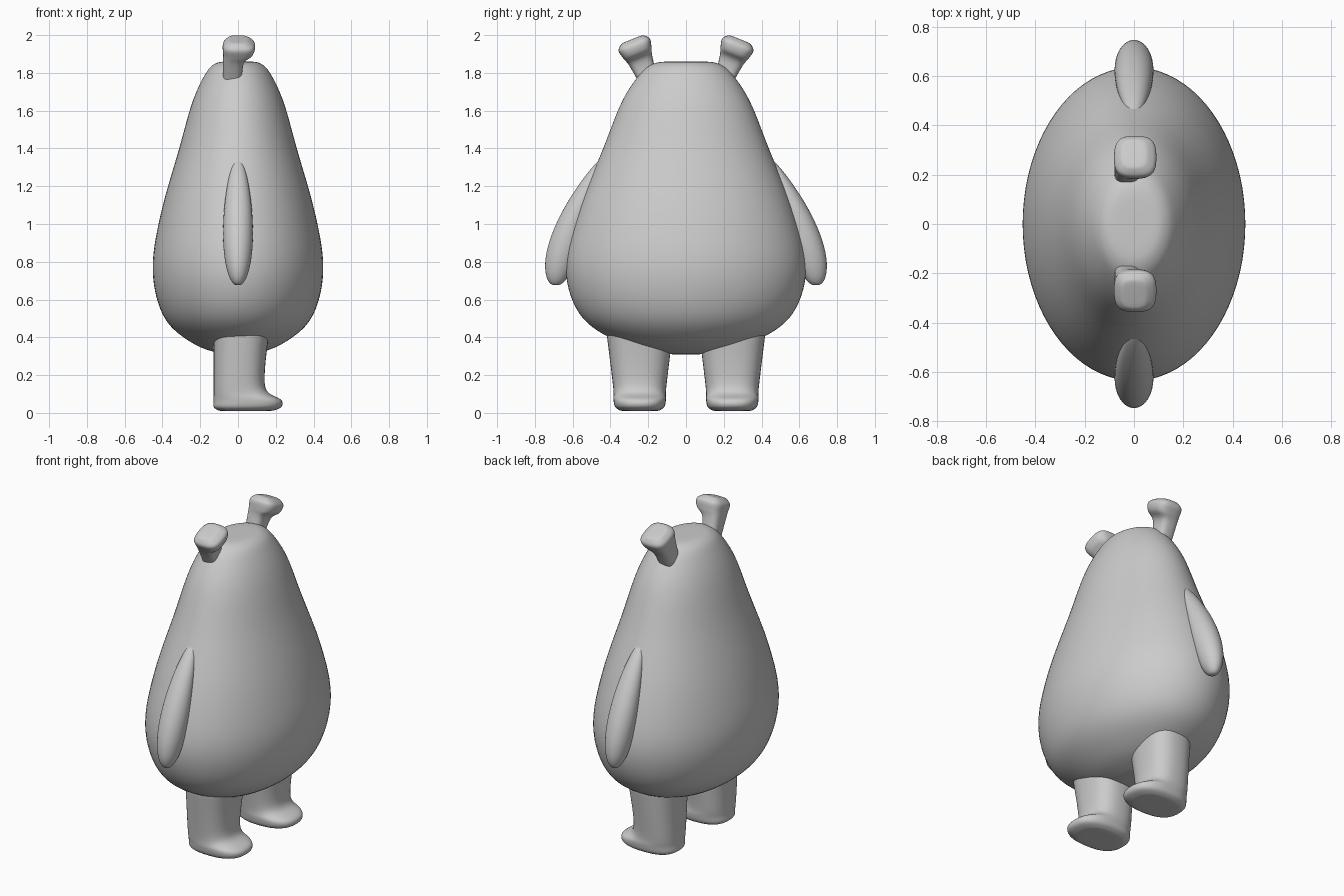
import bpy, bmesh
from math import sin, cos, pi, copysign, radians
from mathutils import Matrix, Vector

if "Cube" in bpy.data.objects:
    bpy.data.objects.remove(bpy.data.objects["Cube"])

gray = bpy.data.materials.new("plain gray")
gray.use_nodes = True
color = (0.6, 0.6, 0.6, 1)
gray.diffuse_color = color
gray.node_tree.nodes["Principled BSDF"].inputs["Base Color"].default_value = color


def smooth_rows(rows, steps=4):
    """Insert rows so that the outline runs smoothly through the given ones."""
    points = [Vector(row) for row in rows]
    points = [points[0], *points, points[-1]]
    result = []
    for before, start, end, after in zip(points, points[1:], points[2:], points[3:]):
        for step in range(steps):
            t = step / steps
            leave, arrive = (end - before) / 2, (after - start) / 2
            bend = (start - end) * 2 + leave + arrive
            lift = (end - start) * 3 - leave * 2 - arrive
            result.append(start + t * (leave + t * (lift + t * bend)))
    result.append(points[-1])
    return result


def rounded(value, power):
    return copysign(abs(value) ** (2 / power), value)


def loft(name, rows, segments, power=2, matrix=Matrix(), mirrored=False):
    """Skin rounded rings, each given as height, back, front, centre and half width."""
    bm = bmesh.new()
    rings = []
    for height, back, front, centre, half in rows:
        ring = []
        for i in range(segments):
            angle = 2 * pi * i / segments
            along = rounded(cos(angle), power)
            x = (back + front + along * (front - back)) / 2
            y = centre + half * rounded(sin(angle), power)
            ring.append(bm.verts.new((x, y, height)))
        rings.append(ring)
    for low, high in zip(rings, rings[1:]):
        for i in range(segments):
            bm.faces.new((low[i - 1], low[i], high[i], high[i - 1]))
    # close both ends with a fan
    bmesh.ops.poke(bm, faces=[bm.faces.new(rings[0]), bm.faces.new(rings[-1])])
    bm.transform(matrix)
    if mirrored:
        bm.transform(Matrix.Scale(-1, 4, Vector((0, 1, 0))))
    bmesh.ops.recalc_face_normals(bm, faces=bm.faces)
    for face in bm.faces:
        face.smooth = True
    mesh = bpy.data.meshes.new(name)
    bm.to_mesh(mesh)
    bm.free()
    mesh.materials.append(gray)
    obj = bpy.data.objects.new(name, mesh)
    bpy.context.collection.objects.link(obj)
    subdivision = obj.modifiers.new("smooth", "SUBSURF")
    subdivision.levels = subdivision.render_levels = 1


# pear-shaped body: height and half width, with a narrower depth
outline = [(0.31, 0.1), (0.36, 0.32), (0.5, 0.55), (0.75, 0.64), (1.05, 0.58),
           (1.4, 0.44), (1.65, 0.34), (1.8, 0.24), (1.85, 0.17), (1.86, 0.1)]
loft("body", smooth_rows([(z, -0.71 * half, 0.71 * half, 0, half)
                          for z, half in outline]), 40)

# leg: a flared column with a short toe, as height, front and half width
heel = -0.13
leg = [(z, heel, front, 0.245, half) for z, front, half in
       [(0.03, 0.23, 0.13), (0.07, 0.23, 0.14), (0.12, 0.15, 0.14),
        (0.25, 0.145, 0.155), (0.45, 0.17, 0.18)]]
sole = (0.01, heel + 0.03, 0.18, 0.245, 0.1)

# arm: a thin drooping paddle, fuller toward its lower end
arm = []
for i in range(1, 16):
    c, s = cos(pi * i / 16), sin(pi * i / 16)
    depth = s * (0.079 - 0.015 * c)
    arm.append((1.01 + 0.34 * c, -depth, depth,
                0.6 - 0.125 * c - 0.035 * c * c, s * (0.085 - 0.034 * c)))

# ear: a tilted stalk with a hooked tip, as height, front and half width
ear = [(z, -0.08, front, 0, half) for z, front, half in
       [(-0.05, 0.02, 0.045), (0.1, 0.03, 0.065), (0.15, 0.08, 0.08),
        (0.2, 0.09, 0.09)]]
tip = (0.23, -0.05, 0.05, 0, 0.06)
tilt = Matrix.Translation((0, 0.2, 1.765)) @ Matrix.Rotation(radians(-22), 4, "X")

for side, mirrored in (("left", False), ("right", True)):
    loft(side + "_leg", smooth_rows([sole] + leg), 28, 2.5, mirrored=mirrored)
    loft(side + "_arm", arm, 24, mirrored=mirrored)
    loft(side + "_ear", smooth_rows(ear + [tip]), 24, 3, tilt, mirrored)
